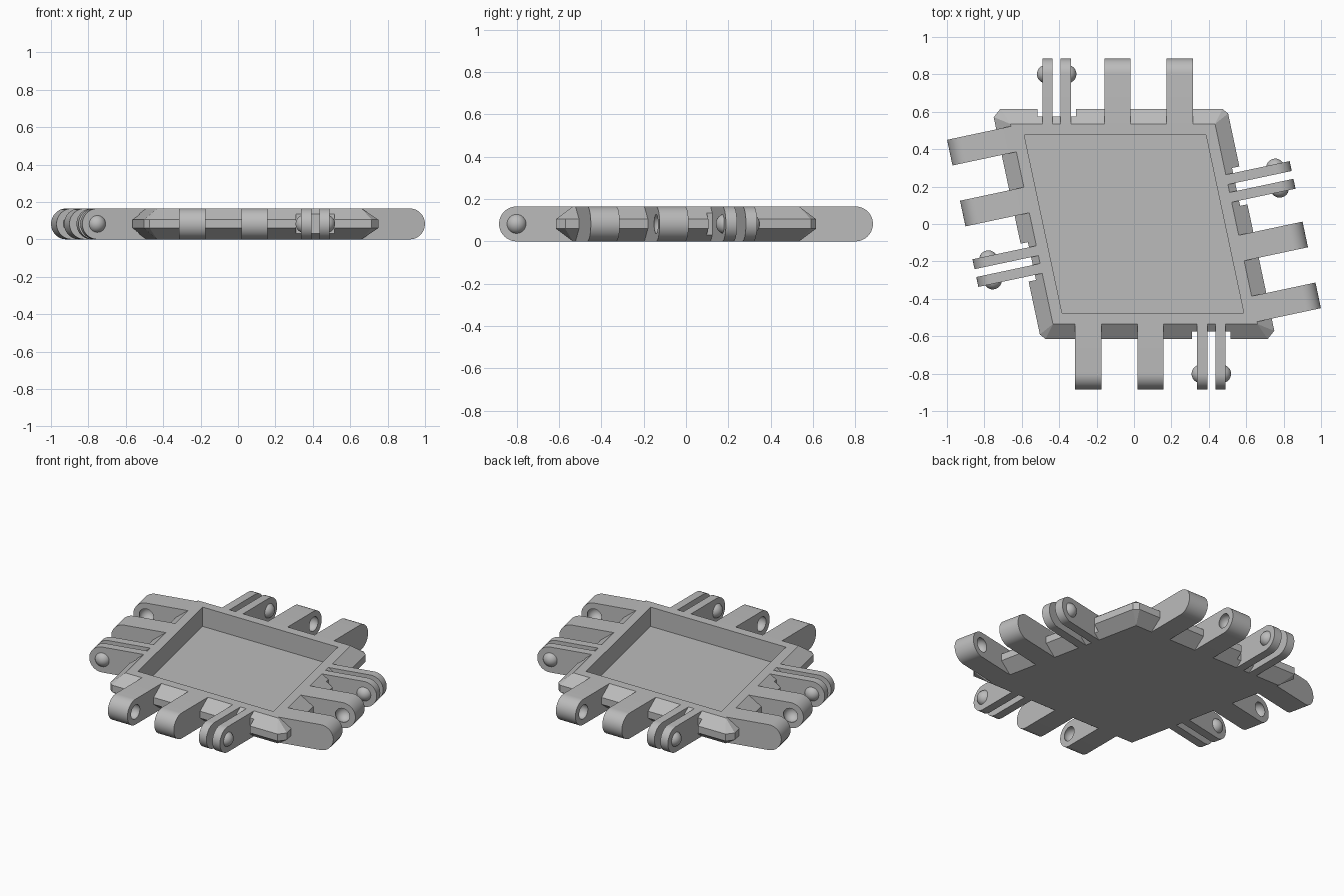
import bpy, bmesh, math
from mathutils import Matrix, Vector

if "Cube" in bpy.data.objects:
    bpy.data.objects.remove(bpy.data.objects["Cube"], do_unlink=True)

H = 0.165                    # plate thickness
MID = H / 2
SLANT = math.radians(12)     # lean of the rhombus sides
EDGE, RIM, RECESS, TIP = 0.535, 0.615, 0.475, 0.884
BALL, SINK = 0.049, 0.019    # snap ball radius and depth of its centre

grey = bpy.data.materials.new("plain grey")
grey.use_nodes = True
COLOUR = (0.5, 0.5, 0.5, 1)
grey.diffuse_color = COLOUR
grey.node_tree.nodes["Principled BSDF"].inputs["Base Color"].default_value = COLOUR


def make(name, bm, matrix=Matrix()):
    bmesh.ops.recalc_face_normals(bm, faces=bm.faces)
    mesh = bpy.data.meshes.new(name)
    bm.to_mesh(mesh)
    bm.free()
    mesh.transform(matrix)
    mesh.materials.append(grey)
    ob = bpy.data.objects.new(name, mesh)
    bpy.context.collection.objects.link(ob)
    return ob


def select(ob):
    bpy.ops.object.select_all(action='DESELECT')
    ob.select_set(True)
    bpy.context.view_layer.objects.active = ob


def smooth(ob):
    select(ob)
    bpy.ops.object.shade_smooth_by_angle(angle=math.radians(30))


def cut(ob, cutter):
    select(ob)
    mod = ob.modifiers.new("cut", 'BOOLEAN')
    mod.operation, mod.solver, mod.object = 'DIFFERENCE', 'EXACT', cutter
    bpy.ops.object.modifier_apply(modifier=mod.name)
    bpy.data.objects.remove(cutter, do_unlink=True)


def prism(points, vector):
    bm = bmesh.new()
    face = bm.faces.new([bm.verts.new(p) for p in points])
    out = bmesh.ops.extrude_face_region(bm, geom=[face])
    moved = [v for v in out["geom"] if isinstance(v, bmesh.types.BMVert)]
    bmesh.ops.translate(bm, verts=moved, vec=vector)
    return bm


def rhombus(d, z):
    half, lean = d / math.cos(SLANT), d * math.tan(SLANT)
    return [Vector(p) for p in ((lean - half, -d, z), (lean + half, -d, z),
                                (half - lean, d, z), (-half - lean, d, z))]


def chamfered(d, z):
    # wider chamfer on the two sharp corners
    corners, ring = rhombus(d, z), []
    for i, c in enumerate(corners):
        size = 0.045 if i % 2 else 0.025
        for other in (corners[i - 1], corners[(i + 1) % 4]):
            ring.append(c + (other - c).normalized() * size)
    return ring


def ball(x, keep=0):
    # full ball, or only the cap beyond the finger face on the keep side
    bm = bmesh.new()
    bmesh.ops.create_uvsphere(bm, u_segments=32, v_segments=20, radius=BALL,
                              matrix=Matrix.Rotation(math.pi / 2, 4, 'Y'))
    if keep:
        bmesh.ops.bisect_plane(bm, geom=bm.verts[:] + bm.edges[:] + bm.faces[:],
                               plane_co=(keep * (SINK - 0.003), 0, 0),
                               plane_no=(keep, 0, 0), clear_inner=True)
        bmesh.ops.holes_fill(bm, edges=[e for e in bm.edges if e.is_boundary])
    bmesh.ops.translate(bm, verts=bm.verts, vec=(x, MID - TIP, MID))
    return bm


def finger(name, x, width, matrix):
    # flat bar with a half-round end
    pts = [(x - width / 2, -EDGE, 0), (x - width / 2, -EDGE, H)]
    for i in range(25):
        a = math.pi / 2 - math.pi * i / 24
        pts.append((x - width / 2, MID - TIP - MID * math.cos(a), MID + MID * math.sin(a)))
    return make(name, prism(pts, (width, 0, 0)), matrix)


# Plate with bevelled rim and chamfered corners
bm = bmesh.new()
for p in rhombus(EDGE, 0) + chamfered(RIM, 0.06) + chamfered(RIM, H - 0.06) + rhombus(EDGE, H):
    bm.verts.new(p)
bmesh.ops.convex_hull(bm, input=bm.verts)
bmesh.ops.dissolve_limit(bm, angle_limit=0.01, verts=bm.verts, edges=bm.edges)
plate = make("plate", bm)
cut(plate, make("recess_cutter", prism(rhombus(RECESS, 0.04), (0, 0, 1))))

# Hinge fingers on each side
for side, degrees, shift in (("front", 0, 0), ("right", 102, -0.333),
                             ("back", 180, 0), ("left", 282, -0.333)):
    m = Matrix.Rotation(math.radians(degrees), 4, 'Z') @ Matrix.Translation((shift, 0, 0))

    # Clearance notch behind the thin pair
    notch = [(0.31, -0.575, -1), (0.517, -0.575, -1), (0.517, -1, -1), (0.31, -1, -1)]
    cut(plate, make("notch_cutter", prism(notch, (0, 0, 2)), m))

    # Thick fingers with sockets facing each other
    for label, x, inner in (("outer", -0.245, 1), ("middle", 0.088, -1)):
        ob = finger(f"{side}_{label}_socket_finger", x, 0.14, m)
        cut(ob, make("socket_cutter", ball(x + inner * (0.07 - SINK)), m))
        smooth(ob)

    # Thin fingers with snap balls facing outwards
    for label, x, outer in (("first", 0.365, -1), ("second", 0.462, 1)):
        smooth(finger(f"{side}_{label}_thin_finger", x, 0.054, m))
        smooth(make(f"{side}_{label}_snap_ball", ball(x + outer * (0.027 - SINK), outer), m))
